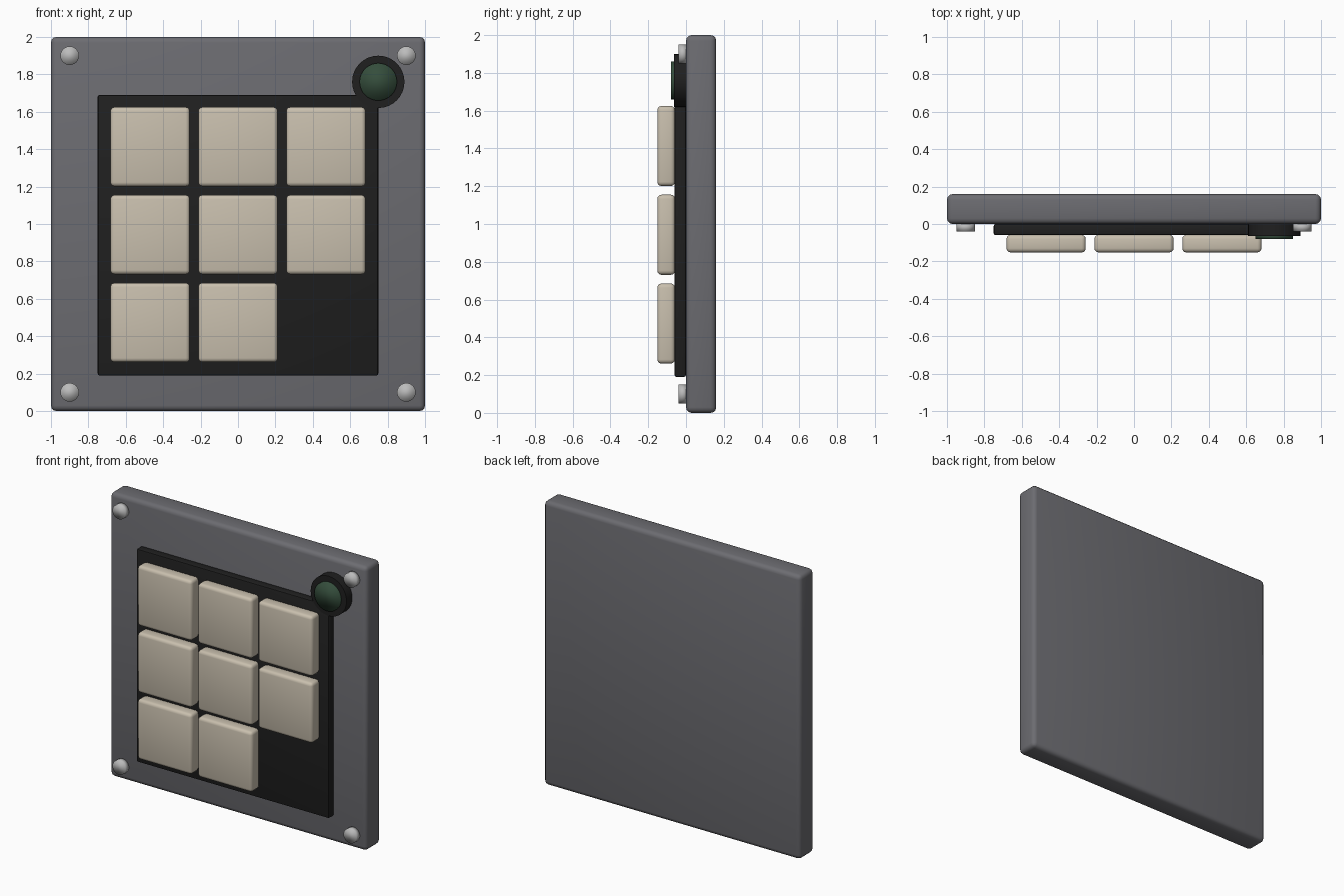
import bpy
import math

if "Cube" in bpy.data.objects:
    bpy.data.objects.remove(bpy.data.objects["Cube"])


def material(name, rgb):
    m = bpy.data.materials.new(name)
    m.diffuse_color = (*rgb, 1)
    m.use_nodes = True
    m.node_tree.nodes["Principled BSDF"].inputs["Base Color"].default_value = m.diffuse_color
    return m


casing = material("casing_grey", (0.15, 0.15, 0.165))
black = material("black", (0.014, 0.014, 0.014))
ivory = material("ivory", (0.58, 0.52, 0.42))
steel = material("steel", (0.5, 0.5, 0.5))
dark_green = material("dark_green", (0.035, 0.075, 0.045))


def slab(name, x, z, size, y_front, y_back, bevel, segments, mat):
    """Square upright plate with rounded edges."""
    bpy.ops.mesh.primitive_cube_add(size=1, location=(x, (y_front + y_back) / 2, z))
    ob = bpy.context.object
    ob.name = name
    ob.scale = (size, y_back - y_front, size)
    bpy.ops.object.transform_apply(location=False, rotation=False, scale=True)
    mod = ob.modifiers.new("rounded_edges", 'BEVEL')
    mod.width = bevel
    mod.segments = segments
    bpy.ops.object.modifier_apply(modifier=mod.name)
    bpy.ops.object.shade_smooth_by_angle(angle=math.radians(35))
    ob.data.materials.append(mat)


def disc(name, x, z, radius, y_front, y_back, sides, mat, sharp=True):
    """Round part whose axis points to the front."""
    bpy.ops.mesh.primitive_cylinder_add(
        vertices=sides, radius=radius, depth=y_back - y_front,
        location=(x, (y_front + y_back) / 2, z), rotation=(math.pi / 2, 0, 0))
    ob = bpy.context.object
    ob.name = name
    if sharp:
        bpy.ops.object.shade_smooth_by_angle(angle=math.radians(35))
    else:
        bpy.ops.object.shade_smooth()
    ob.data.materials.append(mat)


# Casing plate and dark tray
slab("back_plate", 0, 1.0, 2.0, 0, 0.16, 0.03, 3, casing)
slab("tray", 0, 0.94, 1.5, -0.06, 0.0, 0.01, 2, black)

# Sliding tiles, bottom right slot left empty
for i in range(8):
    row, col = divmod(i, 3)
    slab(f"tile_{i + 1}", (col - 1) * 0.47, 0.94 + (1 - row) * 0.47 + 0.003,
         0.424, -0.152, -0.058, 0.022, 3, ivory)

# Corner screws
for x in (-0.9, 0.9):
    for z in (0.1, 1.9):
        disc("corner_screw", x, z, 0.05, -0.04, 0.005, 24, steel, sharp=False)

# Indicator lamp
disc("lamp_bezel", 0.75, 1.76, 0.14, -0.063, 0.005, 32, black)
disc("lamp_lens", 0.75, 1.76, 0.1, -0.08, -0.05, 32, dark_green, sharp=False)
